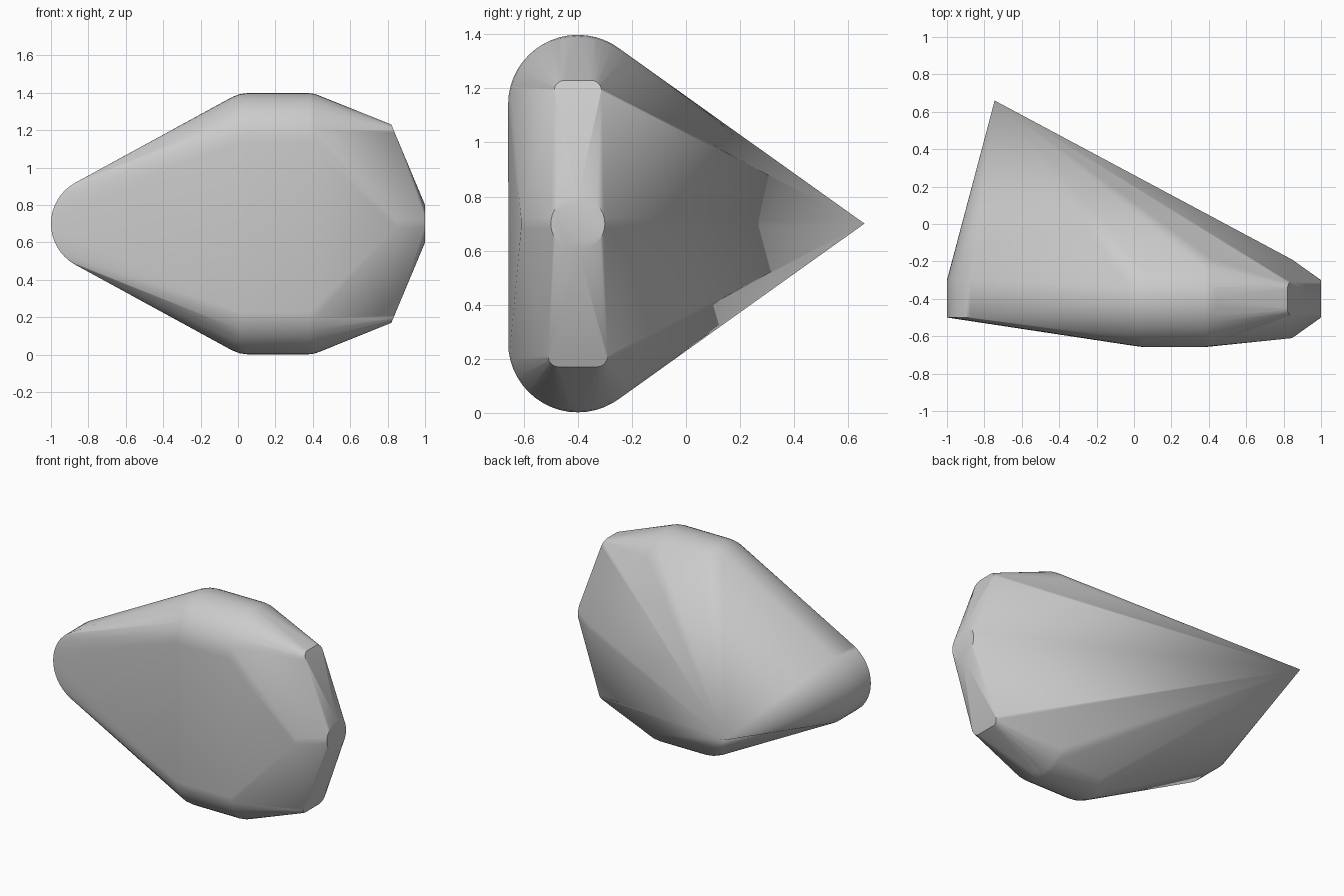
import bpy, bmesh
from math import sin, cos, pi

cube = bpy.data.objects.get("Cube")
if cube:
    bpy.data.objects.remove(cube)

MID_Y, MID_Z = -0.4, 0.7
points = []

# Rounded belly: stacked discs facing sideways at the top and bottom
def belly_ring(x, r):
    for i in range(48):
        a = 2 * pi * i / 48
        side = 1 if sin(a) >= 0 else -1
        points.append((x, MID_Y + r * cos(a), MID_Z + side * 0.44 + r * sin(a)))

for x, r in ((-0.07, 0.215), (-0.03, 0.238), (0.01, 0.253), (0.05, 0.258),
             (0.38, 0.258), (0.41, 0.254), (0.44, 0.243)):
    belly_ring(x, r)

# Rounded narrow end: short cylinder along y
for y in (-0.5, -0.3):
    for i in range(48):
        a = 2 * pi * i / 48
        points.append((-0.75 + 0.25 * cos(a), y, MID_Z + 0.25 * sin(a)))

# Wide end: small round tip and a wider ridge behind it
for i in range(32):
    a = 2 * pi * i / 32
    points.append((1.0, MID_Y + 0.1 * cos(a), MID_Z + 0.1 * sin(a)))
for y in (-0.61, -0.19):
    for dz in (-0.02, 0.02):
        points.append((0.845, y, MID_Z + dz))

# Sloping facets above and below the tip, with rounded outer corners
for side, half in ((1, 0.088), (-1, 0.11)):
    for i in range(7):
        a = pi / 2 * i / 6
        drop = 0.04 * (1 - sin(a))
        for s in (-1, 1):
            y = MID_Y + s * (half - 0.04 + 0.04 * cos(a))
            points.append((0.82 + drop * 0.414, y, MID_Z + side * (0.53 - drop)))

# Pointed rear apex
points.append((-0.745, 0.66, MID_Z))

bm = bmesh.new()
for p in points:
    bm.verts.new(p)
hull = bmesh.ops.convex_hull(bm, input=bm.verts)
unused = [g for g in hull["geom_interior"] if isinstance(g, bmesh.types.BMVert)]
bmesh.ops.delete(bm, geom=unused, context="VERTS")
bmesh.ops.dissolve_limit(bm, angle_limit=0.01, verts=bm.verts, edges=bm.edges)
bmesh.ops.recalc_face_normals(bm, faces=bm.faces)
mesh = bpy.data.meshes.new("faceted_stone")
bm.to_mesh(mesh)
bm.free()
stone = bpy.data.objects.new("faceted_stone", mesh)
bpy.context.collection.objects.link(stone)

# Plain grey surface
grey = bpy.data.materials.new("light grey")
grey.use_nodes = True
grey.diffuse_color = (0.6, 0.6, 0.6, 1)
grey.node_tree.nodes["Principled BSDF"].inputs["Base Color"].default_value = (0.6, 0.6, 0.6, 1)
mesh.materials.append(grey)

bpy.ops.object.select_all(action="DESELECT")
stone.select_set(True)
bpy.context.view_layer.objects.active = stone
bpy.ops.object.shade_smooth_by_angle(angle=pi / 6)
